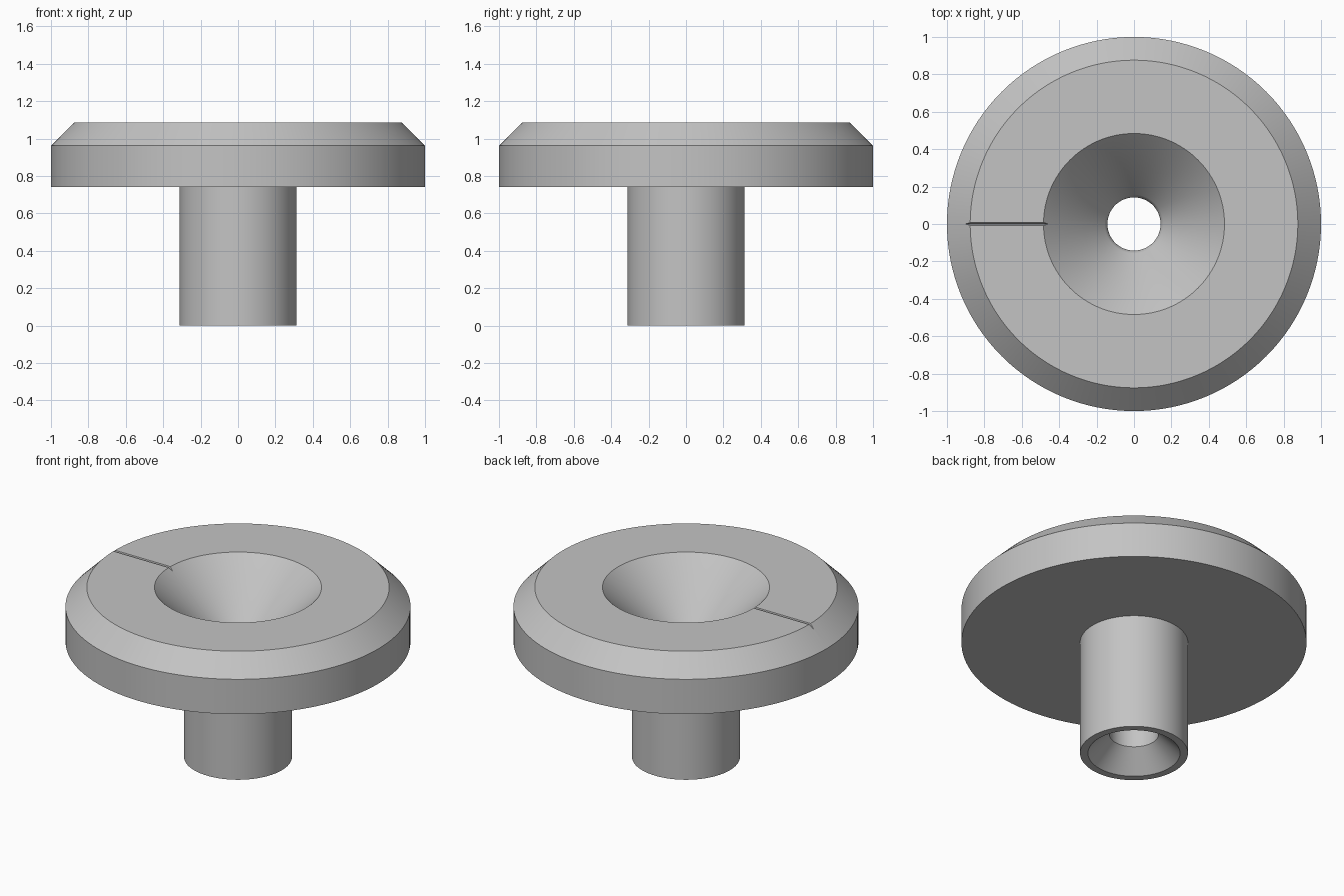
import bpy, bmesh, math

cube = bpy.data.objects.get("Cube")
if cube:
    bpy.data.objects.remove(cube, do_unlink=True)

grey = bpy.data.materials.new("plain grey")
grey.use_nodes = True
colour = (0.55, 0.55, 0.55, 1)
grey.diffuse_color = colour
grey.node_tree.nodes["Principled BSDF"].inputs["Base Color"].default_value = colour


def finish(name, bm):
    bmesh.ops.recalc_face_normals(bm, faces=bm.faces)
    mesh = bpy.data.meshes.new(name)
    bm.to_mesh(mesh)
    bm.free()
    mesh.materials.append(grey)
    obj = bpy.data.objects.new(name, mesh)
    bpy.context.collection.objects.link(obj)
    return obj


def lathe(name, profile, steps=128):
    """Turn a closed (radius, height) outline around the z axis."""
    bm = bmesh.new()
    verts = [bm.verts.new((r, 0, z)) for r, z in profile]
    edges = [bm.edges.new((v, verts[i - 1])) for i, v in enumerate(verts)]
    bmesh.ops.spin(bm, geom=verts + edges, cent=(0, 0, 0), axis=(0, 0, 1),
                   angle=math.tau, steps=steps, use_merge=True)
    bmesh.ops.remove_doubles(bm, verts=bm.verts, dist=0.0001)
    return finish(name, bm)


# Flanged knob: stem, chamfered disc, funnel, bore and lower countersink
TOP = 1.085
knob = lathe("flanged_knob", [
    (0.267, 0), (0.3125, 0), (0.3125, 0.74),
    (1, 0.74), (1, 0.963), (0.876, TOP),
    (0.484, TOP), (0.157, 0.758), (0.147, 0.743), (0.142, 0.72),
    (0.142, 0.125)])

# V-shaped cutter for the fine marker groove on the right of the top
bm = bmesh.new()
half, depth, rise = 0.008, 0.025, 0.02
section = [(0, TOP - depth), (half, TOP), (half, TOP + rise),
           (-half, TOP + rise), (-half, TOP)]
face = bm.faces.new([bm.verts.new((-1.05, y, z)) for y, z in section])
swept = bmesh.ops.extrude_face_region(bm, geom=[face])["geom"]
bmesh.ops.translate(bm, vec=(0.75, 0, 0),
                    verts=[v for v in swept if isinstance(v, bmesh.types.BMVert)])
cutter = finish("groove_cutter", bm)

# Cut the groove, then shade smooth with sharp rims
groove = knob.modifiers.new("groove", "BOOLEAN")
groove.operation = "DIFFERENCE"
groove.solver = "EXACT"
groove.object = cutter
bpy.context.view_layer.objects.active = knob
knob.select_set(True)
cutter.select_set(False)
bpy.ops.object.modifier_apply(modifier=groove.name)
bpy.data.objects.remove(cutter, do_unlink=True)
bpy.ops.object.shade_smooth_by_angle(angle=math.radians(30))
